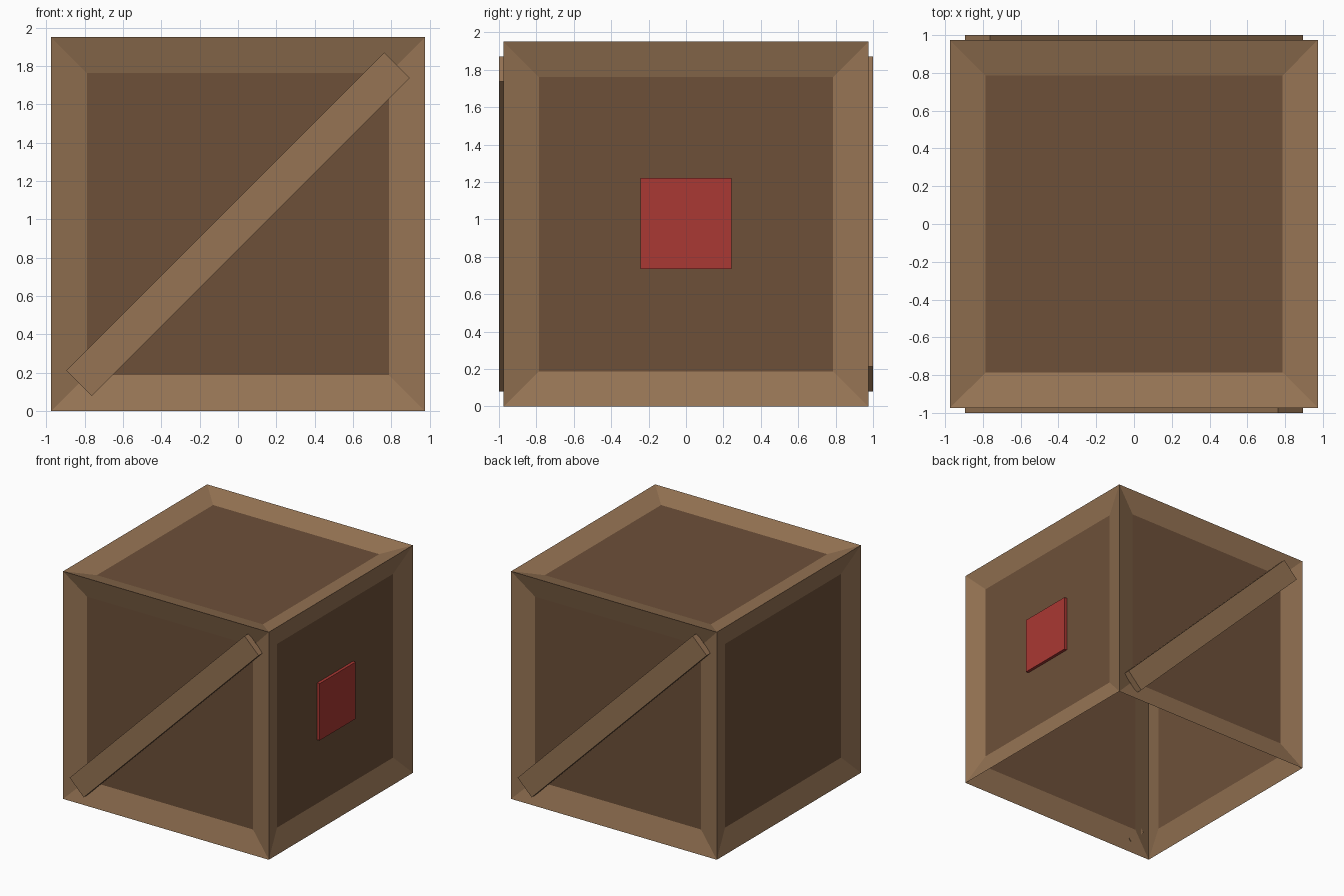
import bpy, bmesh, math
from mathutils import Matrix, Vector

if "Cube" in bpy.data.objects:
    bpy.data.objects.remove(bpy.data.objects["Cube"])

H = 0.975          # half width of the crate
FRAME = 0.188      # width of the sloping frame
DEPTH = 0.055      # how far the panels sit back


def material(name, rgb):
    mat = bpy.data.materials.new(name)
    lin = [((c / 255 + 0.055) / 1.055) ** 2.4 for c in rgb]
    mat.diffuse_color = (*lin, 1)
    mat.use_nodes = True
    mat.node_tree.nodes["Principled BSDF"].inputs["Base Color"].default_value = mat.diffuse_color
    return mat


frame_wood = material("light frame wood", (150, 116, 84))
panel_wood = material("dark panel wood", (109, 80, 57))
red = material("red paint", (170, 56, 51))


def add_object(name, bm, mats):
    mesh = bpy.data.meshes.new(name)
    bm.to_mesh(mesh)
    bm.free()
    for m in mats:
        mesh.materials.append(m)
    obj = bpy.data.objects.new(name, mesh)
    bpy.context.collection.objects.link(obj)
    return obj


def block(name, size, matrix, mat):
    bm = bmesh.new()
    bmesh.ops.create_cube(bm, size=1)
    bmesh.ops.scale(bm, vec=size, verts=bm.verts)
    bmesh.ops.transform(bm, matrix=matrix, verts=bm.verts)
    return add_object(name, bm, [mat])


# Crate shell: open underneath, each side has a sloping frame and sunken panel
bm = bmesh.new()
bmesh.ops.create_cube(bm, size=2 * H)
bmesh.ops.translate(bm, vec=(0, 0, H), verts=bm.verts)
bottom = [f for f in bm.faces if f.normal.z < -0.5]
bmesh.ops.delete(bm, geom=bottom, context='FACES_ONLY')
ring = bmesh.ops.inset_individual(bm, faces=bm.faces[:], thickness=FRAME,
                                  depth=-DEPTH, use_even_offset=True)["faces"]
ring = set(ring)
for f in bm.faces:
    f.material_index = 0 if f in ring else 1
add_object("crate_shell", bm, [frame_wood, panel_wood])

# Diagonal braces on the front and back, turned half way round from each other
back_of_brace = H - 0.032
thick = 1.0 - back_of_brace
place = (Matrix.Translation((0, -(1.0 + back_of_brace) / 2, H))
         @ Matrix.Rotation(-math.radians(45), 4, 'Y'))
for name, turn in (("front_brace", 0), ("back_brace", math.pi)):
    block(name, Vector((2.345, thick, 0.188)),
          Matrix.Rotation(turn, 4, 'Z') @ place, frame_wood)

# Red square plate on the right panel
block("red_plate", Vector((0.04, 0.487, 0.487)),
      Matrix.Translation((H - DEPTH + 0.005, 0, 0.978)), red)
